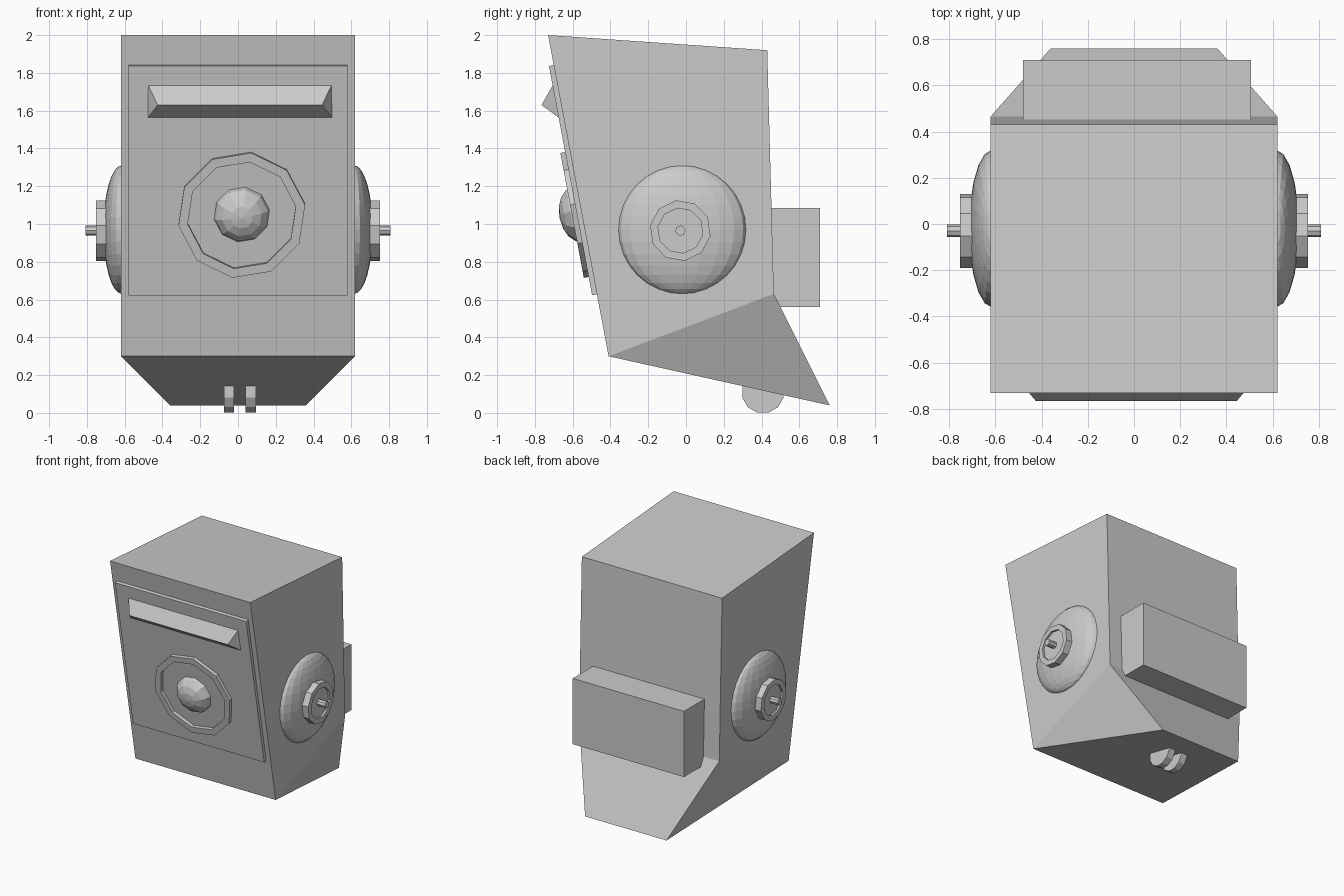
import bpy, bmesh, math
from mathutils import Matrix, Vector

if "Cube" in bpy.data.objects:
    bpy.data.objects.remove(bpy.data.objects["Cube"])


def finish(bm, name, mat=None, mirror=False):
    if mat:
        bm.transform(mat)
    bmesh.ops.remove_doubles(bm, verts=bm.verts, dist=1e-5)
    bmesh.ops.recalc_face_normals(bm, faces=bm.faces)
    me = bpy.data.meshes.new(name)
    bm.to_mesh(me)
    bm.free()
    ob = bpy.data.objects.new(name, me)
    bpy.context.collection.objects.link(ob)
    if mirror:
        ob.modifiers.new("mirror", 'MIRROR').use_mirror_merge = False
    return ob


def frame(x, y, n, o):
    m = Matrix((x, y, n)).transposed().to_4x4()
    m.translation = o
    return m


def box(name, x, y, z, mat=None):
    bm = bmesh.new()
    bmesh.ops.create_cube(bm, size=1)
    for v in bm.verts:
        v.co = [(r[0] + r[1]) / 2 + c * (r[1] - r[0]) for r, c in zip((x, y, z), v.co)]
    return finish(bm, name, mat)


def loft(name, left, right, mat=None):
    """Solid between two matching side outlines."""
    bm = bmesh.new()
    a = [bm.verts.new(p) for p in left]
    b = [bm.verts.new(p) for p in right]
    n = len(a)
    for i in range(n):
        j = (i + 1) % n
        bm.faces.new((a[i], a[j], b[j], b[i]))
    return bm, a, b


def lathe(name, profile, sides, phase, mat, mirror=False):
    """Revolve (radius, height) points around the local z axis."""
    bm = bmesh.new()
    vs = [bm.verts.new((r, 0, h)) for r, h in profile]
    es = [bm.edges.new(p) for p in zip(vs, vs[1:])]
    bmesh.ops.spin(bm, geom=vs + es, axis=(0, 0, 1), cent=(0, 0, 0),
                   angle=math.tau, steps=sides, use_merge=True)
    bm.transform(Matrix.Rotation(math.radians(phase), 4, 'Z'))
    return finish(bm, name, mat, mirror)


# Body: slanted front, tapering foot
outline = [(.62, -.73, 2), (.62, .43, 1.92), (.62, .465, .63), (.36, .76, .04), (.62, -.41, .30)]
bm, a, b = loft("body", [(-x, y, z) for x, y, z in outline], outline)
for s in (a, b):
    bm.faces.new((s[0], s[1], s[2], s[4]))
    bm.faces.new((s[2], s[3], s[4]))
finish(bm, "body")

# Frame lying on the slanted front face: x right, y up, z outward
up = Vector((0, -.32, 1.70)).normalized()
out = Vector((1, 0, 0)).cross(up)
front = frame((1, 0, 0), up, out, (.0, -.552, 1.055))

# Front panel
box("front_panel", (-.58, .58), (-.435, .80), (-.02, .026), front)

# Visor: wedge with tapered ends
bm, a, b = loft("visor",
                [(-.48, -.70, 1.745), (-.425, -.765, 1.63), (-.48, -.67, 1.56)],
                [(.50, -.70, 1.745), (.445, -.765, 1.63), (.50, -.67, 1.56)])
bm.faces.new(a)
bm.faces.new(b)
finish(bm, "visor")

# Front dial ring and domed lens
dial = front @ Matrix.Translation((.02, 0, 0))
lathe("front_ring", [(.34, .01), (.34, .052), (.29, .052), (.29, .01), (.34, .01)], 10, 9.5, dial)
dome = [(.15 * math.cos(t), .022 + .098 * math.sin(t))
        for t in (math.radians(d) for d in (0, 22, 45, 67))] + [(0, .12)]
lathe("front_lens", dome, 10, 9.5, dial)

# Side domes, rings and pins
bm = bmesh.new()
bmesh.ops.create_uvsphere(bm, u_segments=20, v_segments=16, radius=.34)
finish(bm, "side_dome", Matrix.Translation((.615, -.02, .97)) @ Matrix.Diagonal((.29, 1, 1, 1)), True)
side = frame((0, 1, 0), (0, 0, 1), (1, 0, 0), (0, -.03, .965))
lathe("side_ring", [(0, .69), (.162, .69), (.162, .753), (.12, .753), (.12, .737), (0, .737)],
      10, 26, side, True)
lathe("side_pin", [(0, .72), (.027, .72), (.027, .808), (0, .808)], 8, 0, side, True)

# Back box
box("back_box", (-.48, .505), (.44, .71), (.56, 1.085))

# Wheels under the foot
for i, x in enumerate((-.075, .04)):
    lathe("wheel_%d" % (i + 1), [(0, 0), (.113, 0), (.113, .055), (0, .055)], 12, 15,
          frame((0, 1, 0), (0, 0, 1), (1, 0, 0), (x, .407, .11)))
